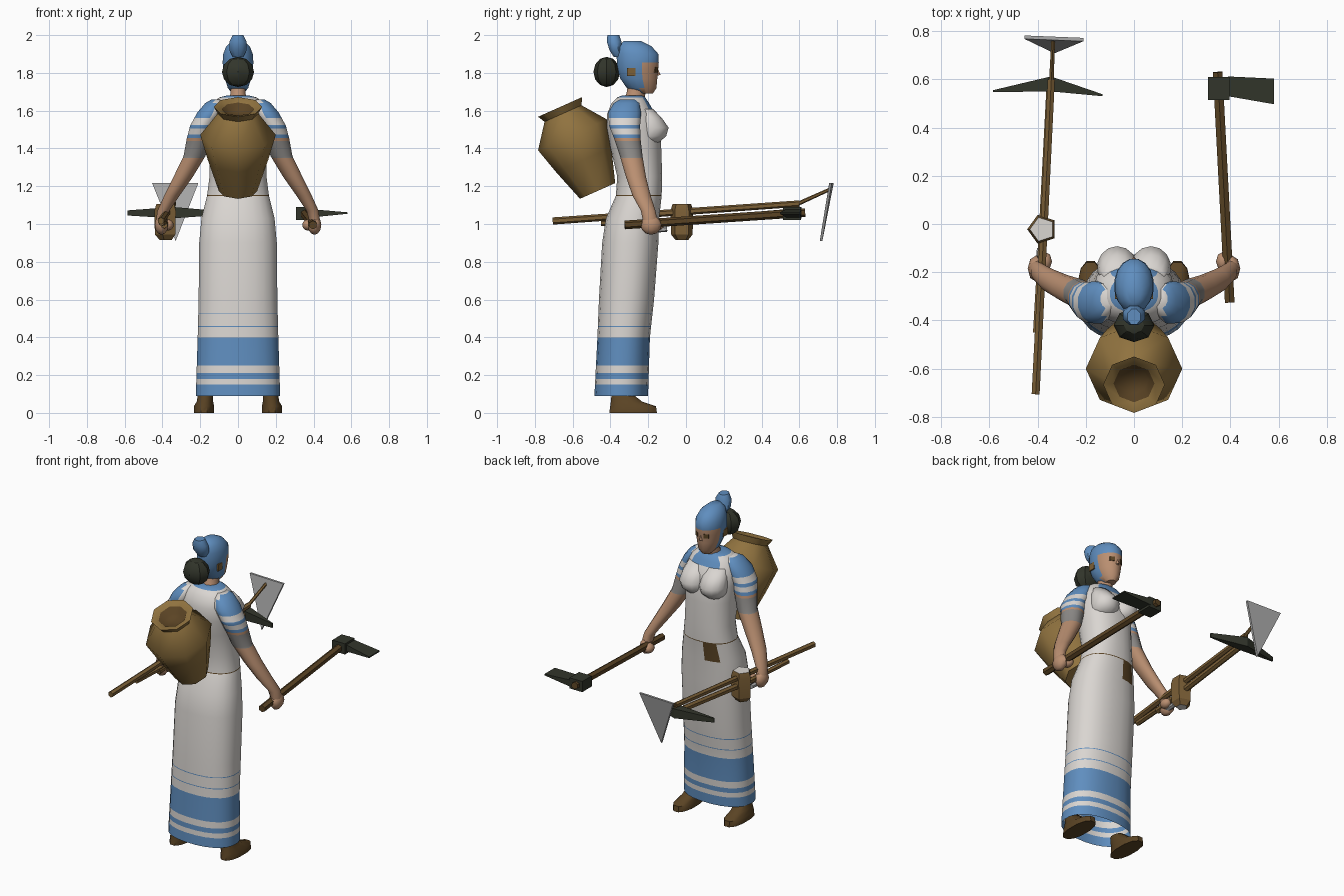
import bpy, bmesh, math
from mathutils import Vector, Matrix

if "Cube" in bpy.data.objects:
    bpy.data.objects.remove(bpy.data.objects["Cube"])

PALETTE = {
    "blue_cloth": (0.115, 0.27, 0.52),
    "white_linen": (0.70, 0.67, 0.64),
    "skin": (0.49, 0.275, 0.165),
    "grey_cuff": (0.26, 0.25, 0.24),
    "dark_iron": (0.032, 0.036, 0.024),
    "ochre_clay": (0.28, 0.17, 0.05),
    "dark_brown": (0.105, 0.058, 0.018),
    "pole_wood": (0.20, 0.115, 0.037),
    "pale_metal": (0.40, 0.40, 0.40),
}
MATS = {}
for key, rgb in PALETTE.items():
    m = bpy.data.materials.new(key)
    m.use_nodes = True
    m.diffuse_color = (*rgb, 1)
    m.node_tree.nodes["Principled BSDF"].inputs["Base Color"].default_value = (*rgb, 1)
    MATS[key] = m


def finish(name, bm, colour, smooth=None):
    """Turn a bmesh into an object; colour is a name or a rule on face centres."""
    bmesh.ops.recalc_face_normals(bm, faces=bm.faces[:])
    me = bpy.data.meshes.new(name)
    slots = []
    for f in bm.faces:
        c = colour if isinstance(colour, str) else colour(f.calc_center_median())
        if c not in slots:
            slots.append(c)
            me.materials.append(MATS[c])
        f.material_index = slots.index(c)
    bm.to_mesh(me)
    bm.free()
    ob = bpy.data.objects.new(name, me)
    bpy.context.scene.collection.objects.link(ob)
    if smooth:
        bpy.ops.object.select_all(action='DESELECT')
        ob.select_set(True)
        bpy.context.view_layer.objects.active = ob
        bpy.ops.object.shade_smooth_by_angle(angle=math.radians(smooth))
    return ob


def cut(rows, heights):
    """Insert interpolated rings at the given heights."""
    out = list(rows)
    for z in heights:
        for a, b in zip(rows, rows[1:]):
            lo, hi = sorted((a[2], b[2]))
            if lo < z < hi:
                t = (z - a[2]) / (b[2] - a[2])
                out.append(tuple(p + (q - p) * t for p, q in zip(a, b)))
    return sorted(out, key=lambda r: r[2])


def loft(name, rows, colour, sides=16, power=2.0, smooth=50, open_base=False):
    """Skin horizontal rings given as (x, y, z, rx, ry)."""
    bm = bmesh.new()
    rings = []
    for x, y, z, rx, ry in rows:
        ring = []
        for i in range(sides):
            a = 2 * math.pi * (i + 0.5) / sides
            c, s = math.cos(a), math.sin(a)
            px = math.copysign(abs(c) ** (2 / power), c)
            py = math.copysign(abs(s) ** (2 / power), s)
            ring.append(bm.verts.new((x + rx * px, y + ry * py, z)))
        rings.append(ring)
    for a, b in zip(rings, rings[1:]):
        for i in range(sides):
            j = (i + 1) % sides
            bm.faces.new((a[i], a[j], b[j], b[i]))
    if not open_base:
        bm.faces.new(rings[0])
    bm.faces.new(rings[-1])
    return finish(name, bm, colour, smooth)


def pole(name, a, b, r1, r2, colour, sides=6):
    a, b = Vector(a), Vector(b)
    bm = bmesh.new()
    place = Matrix.Translation((a + b) / 2) @ (b - a).to_track_quat('Z', 'Y').to_matrix().to_4x4()
    bmesh.ops.create_cone(bm, cap_ends=True, segments=sides, radius1=r1, radius2=r2,
                          depth=(b - a).length, matrix=place)
    return finish(name, bm, colour, 40)


def blob(name, centre, size, colour, seg=8, smooth=60):
    bm = bmesh.new()
    bmesh.ops.create_uvsphere(bm, u_segments=seg, v_segments=seg // 2 + 2, radius=1,
                              matrix=Matrix.Translation(centre) @ Matrix.Diagonal((*size, 1)))
    return finish(name, bm, colour, smooth)


def hull(name, pts, colour):
    bm = bmesh.new()
    for p in pts:
        bm.verts.new(p)
    bmesh.ops.convex_hull(bm, input=bm.verts[:])
    return finish(name, bm, colour)


def box(name, centre, half, colour):
    c = Vector(centre)
    return hull(name, [c + Vector((i * half[0], j * half[1], k * half[2]))
                       for i in (-1, 1) for j in (-1, 1) for k in (-1, 1)], colour)


# Long dress, open below, with banded hem, waist seam, patch and collar
def dress_colour(c):
    z = c.z
    if z < 0.15 or 0.18 < z < 0.21 or 0.25 < z < 0.4 or 0.455 < z < 0.46 or 0.525 < z < 0.53:
        return "blue_cloth"
    if 1.148 < z < 1.153 or (1.03 < z < 1.148 and -0.11 < c.x < -0.04 and c.y > -0.22):
        return "dark_brown"
    if z > 1.672 or (z > 1.61 and c.y > -0.27 and abs(c.x) < 0.085):
        return "blue_cloth"
    return "white_linen"


profile = [(0.09, -0.343, 0.225, 0.143), (0.4, -0.33, 0.215, 0.14), (0.6, -0.315, 0.21, 0.147),
           (0.9, -0.295, 0.207, 0.15), (1.03, -0.283, 0.195, 0.142), (1.15, -0.25, 0.165, 0.122),
           (1.25, -0.245, 0.152, 0.12), (1.4, -0.265, 0.155, 0.135), (1.5, -0.276, 0.165, 0.142),
           (1.58, -0.29, 0.165, 0.13), (1.64, -0.295, 0.14, 0.10), (1.67, -0.29, 0.10, 0.075),
           (1.68, -0.285, 0.06, 0.055)]
rows = [(0, y, z, rx, ry) for z, y, rx, ry in profile]
bands = (0.15, 0.18, 0.21, 0.25, 0.455, 0.46, 0.525, 0.53, 1.148, 1.153, 1.61)
loft("dress", cut(rows, bands), dress_colour, 24, 2.3, 50, True)

# Neck and head, the scarf framing the face
loft("neck", [(0, -0.29, 1.63, 0.06, 0.065), (0, -0.265, 1.69, 0.042, 0.05),
              (0, -0.255, 1.76, 0.042, 0.05)], "skin", 10)
skull = [(1.69, -0.215, 0.03, 0.04), (1.72, -0.235, 0.055, 0.08), (1.77, -0.25, 0.071, 0.10),
         (1.82, -0.255, 0.08, 0.11), (1.855, -0.255, 0.083, 0.113), (1.9, -0.257, 0.08, 0.113),
         (1.94, -0.27, 0.064, 0.09), (1.97, -0.285, 0.03, 0.045)]
loft("head_and_scarf", [(0, y, z, rx, ry) for z, y, rx, ry in skull],
     lambda c: "skin" if c.z < 1.85 and c.y > -0.225 else "blue_cloth", 16)
hull("nose", [(-0.012, -0.15, 1.785), (0.012, -0.15, 1.785), (0, -0.15, 1.825), (0, -0.135, 1.79)], "skin")
blob("hair_bun", (0, -0.42, 1.805), (0.085, 0.07, 0.08), "dark_iron", 8, 30)
loft("scarf_knot", [(0, -0.355, 1.885, 0.03, 0.03), (0, -0.372, 1.92, 0.05, 0.036),
                    (0, -0.38, 1.965, 0.05, 0.042), (0, -0.385, 2.0, 0.03, 0.034)], "blue_cloth", 8)


# Arms, sleeves, hands, shoes and other paired parts
def arm_colour(c):
    z = c.z
    if 1.35 < z < 1.44:
        return "grey_cuff"
    if z < 1.455:
        return "skin"
    if 1.525 < z < 1.56 or 1.475 < z < 1.505 or (z > 1.56 and abs(c.x) < 0.13):
        return "white_linen"
    return "blue_cloth"


arm = [(0.405, -0.19, 1.02, 0.03, 0.04), (0.395, -0.2, 1.07, 0.033, 0.04),
       (0.35, -0.235, 1.15, 0.042, 0.05), (0.29, -0.265, 1.25, 0.053, 0.055),
       (0.23, -0.29, 1.36, 0.06, 0.062), (0.208, -0.31, 1.45, 0.066, 0.072),
       (0.188, -0.325, 1.52, 0.068, 0.085), (0.15, -0.325, 1.59, 0.068, 0.09),
       (0.125, -0.315, 1.64, 0.05, 0.07), (0.11, -0.31, 1.66, 0.03, 0.04)]
arm_cuts = (1.35, 1.44, 1.455, 1.475, 1.505, 1.525, 1.56)
bust = [(0.065, -0.215, 1.43, 0.06, 0.07), (0.068, -0.19, 1.465, 0.078, 0.085),
        (0.07, -0.18, 1.51, 0.084, 0.088), (0.07, -0.195, 1.56, 0.076, 0.068),
        (0.066, -0.22, 1.61, 0.06, 0.045)]
for s, side in ((1, "left"), (-1, "right")):
    loft(side + "_arm", [(s * r[0], *r[1:]) for r in cut(arm, arm_cuts)], arm_colour, 12)
    blob(side + "_hand", (s * 0.405, -0.185, 0.995), (0.036, 0.055, 0.052), "skin")
    blob(side + "_fingers", (s * 0.37, -0.155, 0.995), (0.03, 0.04, 0.03), "skin")
    loft(side + "_bust", [(s * r[0], *r[1:]) for r in bust], "white_linen", 14, 2, 70)
    hull(side + "_eye", [(s * x, y + d, z) for x, y in ((0.021, -0.151), (0.046, -0.165))
                         for d in (-0.004, 0.004) for z in (1.803, 1.83)], "dark_brown")
    box(side + "_hair_lock", (s * 0.075, -0.29, 1.805), (0.004, 0.022, 0.022), "pole_wood")
    loft(side + "_shoe", [(s * 0.18, -0.28, 0, 0.055, 0.13), (s * 0.18, -0.28, 0.035, 0.055, 0.125),
                          (s * 0.175, -0.315, 0.06, 0.045, 0.085),
                          (s * 0.17, -0.345, 0.11, 0.04, 0.05)], "dark_brown", 12, 2.3)

# Clay pot tilted back behind the shoulders, with a dark mouth
pot_rings = [(0, 0.102), (0.18, 0.16), (0.325, 0.2), (0.449, 0.107),
             (0.487, 0.128), (0.475, 0.085), (0.44, 0.06)]
pot = loft("pot", [(0, 0, z, r, r) for z, r in pot_rings],
           lambda c: "dark_brown" if c.z > 0.41 and c.xy.length < 0.08 else "ochre_clay", 8, 2, 60)
pot.location = (0, -0.468, 1.175)
pot.rotation_mode = 'ZYX'
pot.rotation_euler = (0.42, 0, math.pi / 8)

# Axe
pole("axe_handle", (0.397, -0.325, 0.995), (0.347, 0.63, 1.06), 0.023, 0.023, "dark_brown")
box("axe_collar", (0.352, 0.562, 1.056), (0.045, 0.048, 0.034), "dark_iron")
hull("axe_blade", [(0.39, y, z) for y in (0.53, 0.612) for z in (1.035, 1.078)] +
     [(0.58, y, z) for y in (0.497, 0.603) for z in (1.054, 1.062)], "dark_iron")

# Hoe with a triangular blade
pole("hoe_handle", (-0.408, -0.705, 1.016), (-0.343, 0.6, 1.108), 0.019, 0.017, "pole_wood")
pole("hoe_neck", (-0.343, 0.59, 1.106), (-0.335, 0.765, 1.185), 0.011, 0.009, "pole_wood")
hull("hoe_blade", [p for d in (0, 0.014) for p in
                   ((-0.455, 0.768 + d, 1.217), (-0.21, 0.758 + d, 1.217), (-0.33, 0.708 + d, 0.91))],
     "pale_metal")

# Pick with two tapering points
pole("pick_handle", (-0.39, -0.25, 0.995), (-0.345, 0.6, 1.065), 0.019, 0.019, "pole_wood")
for label, tip in (("outer", (-0.585, 0.547)), ("inner", (-0.13, 0.53))):
    hull("pick_point_" + label, [(-0.345, y, z) for y in (0.55, 0.612) for z in (1.03, 1.09)] +
         [(tip[0], tip[1] + d, z) for d in (0, 0.008) for z in (1.045, 1.072)], "dark_iron")

# Mallet with pale striking ends, and a small chisel in the same hand
pole("mallet_handle", (-0.405, -0.45, 1.005), (-0.38, -0.02, 1.01), 0.016, 0.016, "pole_wood")
loft("mallet_head", [(-0.38, -0.022, z, r, r) for z, r in
                     ((0.915, 0.035), (0.945, 0.06), (1.07, 0.063), (1.105, 0.052))],
     lambda c: "white_linen" if c.z > 1.09 or c.z < 0.92 else "pole_wood", 5, 2, 30)
pole("chisel", (-0.395, -0.2, 0.97), (-0.39, -0.1, 0.972), 0.015, 0.015, "pale_metal")
